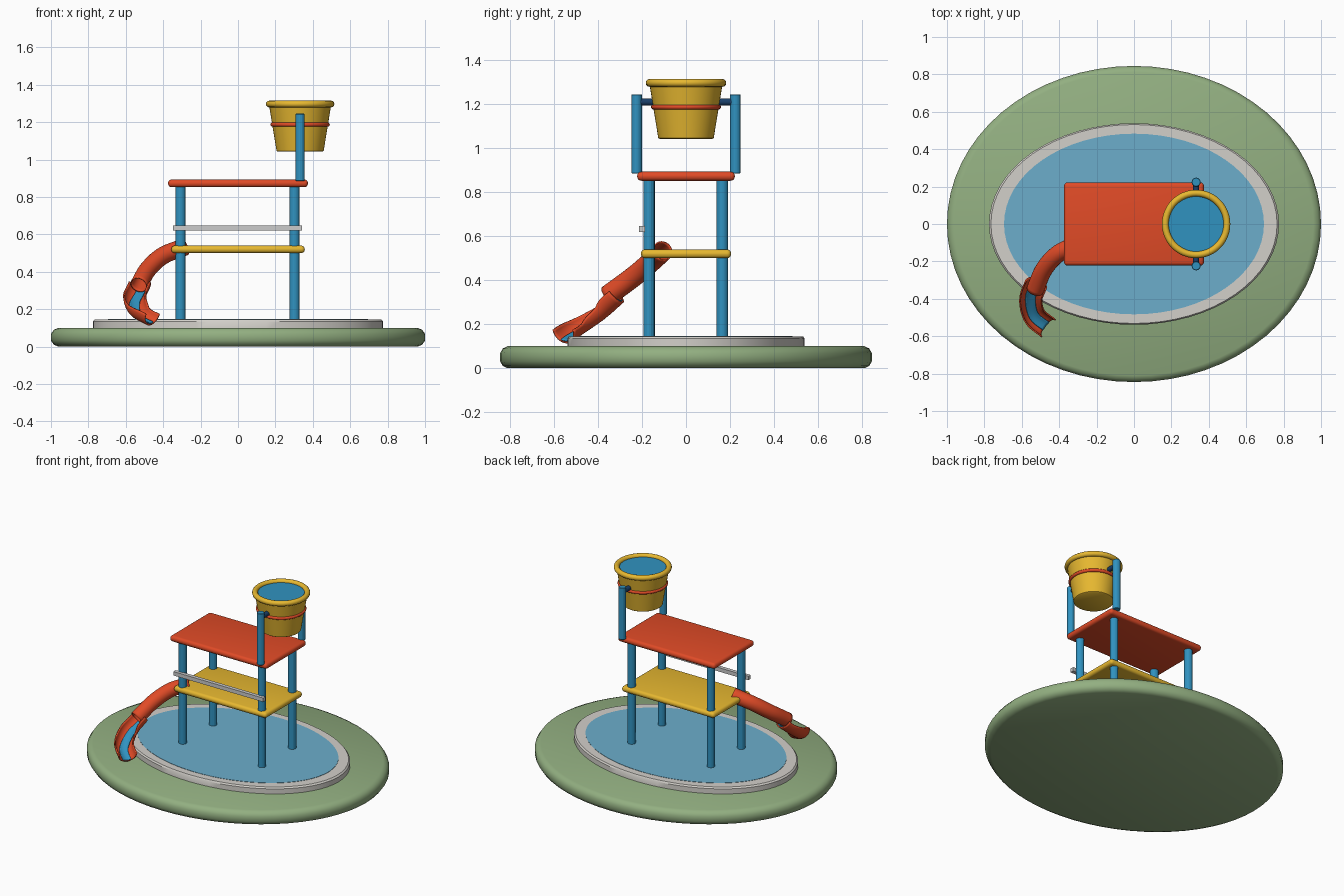
import bpy, bmesh, math
from mathutils import Vector

if "Cube" in bpy.data.objects:
    bpy.data.objects.remove(bpy.data.objects["Cube"])


def material(name, rgb):
    m = bpy.data.materials.new(name)
    m.diffuse_color = (*rgb, 1)
    m.use_nodes = True
    m.node_tree.nodes["Principled BSDF"].inputs["Base Color"].default_value = m.diffuse_color
    return m


GREEN = material("lawn green", (0.29, 0.43, 0.22))
WATER = material("pool water", (0.15, 0.42, 0.60))
STONE = material("pale stone", (0.65, 0.63, 0.59))
BLUE = material("post blue", (0.03, 0.29, 0.53))
RED = material("slide red", (0.75, 0.07, 0.02))
YELLOW = material("deck yellow", (0.80, 0.48, 0.03))
NAVY = material("axle navy", (0.01, 0.05, 0.14))


def finish(name, bm, mat=None, angle=35):
    bmesh.ops.remove_doubles(bm, verts=bm.verts, dist=1e-5)
    bmesh.ops.recalc_face_normals(bm, faces=bm.faces)
    me = bpy.data.meshes.new(name)
    bm.to_mesh(me)
    bm.free()
    ob = bpy.data.objects.new(name, me)
    bpy.context.collection.objects.link(ob)
    if mat:
        me.materials.append(mat)
    if angle:
        bpy.ops.object.select_all(action='DESELECT')
        bpy.context.view_layer.objects.active = ob
        ob.select_set(True)
        bpy.ops.object.shade_smooth_by_angle(angle=math.radians(angle))
    return ob


def lathe(name, profile, mat, n=48, sx=1, sy=1, at=(0, 0), angle=35):
    """Revolve (radius, z) points; sx and sy squash the circle to an ellipse."""
    bm = bmesh.new()
    rings = [[bm.verts.new((at[0] + r * sx * math.cos(2 * math.pi * i / n),
                            at[1] + r * sy * math.sin(2 * math.pi * i / n), z))
              for i in range(n)] for r, z in profile]
    for a, b in zip(rings, rings[1:]):
        for i in range(n):
            j = (i + 1) % n
            bm.faces.new((a[i], a[j], b[j], b[i]))
    bm.faces.new(rings[0])
    bm.faces.new(rings[-1])
    return finish(name, bm, mat, angle)


def ring(name, major, minor, z, mat, at):
    bm = bmesh.new()
    n, m = 48, 12
    v = [[bm.verts.new((at[0] + (major + minor * math.cos(b * 2 * math.pi / m)) * math.cos(a * 2 * math.pi / n),
                        at[1] + (major + minor * math.cos(b * 2 * math.pi / m)) * math.sin(a * 2 * math.pi / n),
                        z + minor * math.sin(b * 2 * math.pi / m)))
          for b in range(m)] for a in range(n)]
    for a in range(n):
        for b in range(m):
            c, d = (a + 1) % n, (b + 1) % m
            bm.faces.new((v[a][b], v[c][b], v[c][d], v[a][d]))
    return finish(name, bm, mat, 60)


def slab(name, lo, hi, mat=None, bevel=0):
    bm = bmesh.new()
    bmesh.ops.create_cube(bm, size=1)
    for v in bm.verts:
        v.co = [l + (c + 0.5) * (h - l) for l, h, c in zip(lo, hi, v.co)]
    if bevel:
        bmesh.ops.bevel(bm, geom=bm.edges[:], offset=bevel, segments=4,
                        profile=0.5, affect='EDGES')
    return finish(name, bm, mat, 35 if bevel else 0)


def post(name, x, y, r, z0, z1):
    return lathe(name, [(r - .003, z0), (r, z0 + .003), (r, z1 - .003), (r - .003, z1)],
                 BLUE, 16, at=(x, y), angle=20)


def spline(points, steps=8):
    """Catmull-Rom samples through the points."""
    p = [Vector(q) for q in points]
    p = [2 * p[0] - p[1]] + p + [2 * p[-1] - p[-2]]
    out = []
    for a, b, c, d in zip(p, p[1:], p[2:], p[3:]):
        for s in range(steps):
            t = s / steps
            out.append(0.5 * (2 * b + (c - a) * t + (2 * a - 5 * b + 4 * c - d) * t * t
                              + (3 * b - a - 3 * c + d) * t ** 3))
    return out + [p[-2]]


def sweep(name, points, radius, a0, a1, n, mat, thick):
    """Sweep an arc (degrees, 0 = sideways, -90 = down) along a path."""
    path = spline(points)
    bm = bmesh.new()
    rows = []
    for i, p in enumerate(path):
        t = (path[min(i + 1, len(path) - 1)] - path[max(i - 1, 0)]).normalized()
        side = t.cross(Vector((0, 0, 1))).normalized()
        up = side.cross(t)
        angles = [math.radians(a0 + (a1 - a0) * k / n) for k in range(n + 1)]
        rows.append([bm.verts.new(p + radius * (math.cos(g) * side + math.sin(g) * up))
                     for g in angles])
    for a, b in zip(rows, rows[1:]):
        for k in range(n):
            bm.faces.new((a[k], a[k + 1], b[k + 1], b[k]))
    ob = finish(name, bm, mat, 50)
    mod = ob.modifiers.new("wall", 'SOLIDIFY')
    mod.thickness = thick
    mod.offset = 0
    return ob


# ground and pool
lathe("ground_island", [(.96, 0), (.985, .01), (1, .032), (1, .068), (.985, .09), (.96, .1)],
      GREEN, 64, 1, .845)
lathe("pool_rim", [(.775, .09), (.775, .135), (.765, .145), (.695, .145)],
      STONE, 64, 1, .695)
lathe("pool_water", [(.695, .13), (.695, .147)], WATER, 64, 1, .695)

# tower
for sx, x in (("left", -.307), ("right", .302)):
    for sy, y in (("front", -.168), ("back", .165)):
        post(f"tower_post_{sy}_{sx}", x, y, .026, .1, .855)
slab("deck", (-.357, -.205, .50), (.357, .205, .54), YELLOW, .019)
slab("roof", (-.374, -.222, .852), (.374, .222, .893), RED, .019)
slab("front_rail", (-.348, -.213, .62), (.343, -.187, .647))

# tipping bucket on its two posts
C = (.332, 0)
for side, s in (("front", -1), ("back", 1)):
    post(f"bucket_post_{side}", C[0], s * .224, .024, .885, 1.245)
axle = lathe("bucket_axle", [(.016, -.22), (.016, .22)], NAVY, 16)
axle.rotation_euler = (math.pi / 2, 0, 0)
axle.location = (C[0], 0, 1.21)
lathe("bucket", [(.12, 1.042), (.126, 1.046), (.165, 1.285), (.155, 1.295), (.15, 1.28)],
      YELLOW, at=C)
ring("bucket_rim", .165, .018, 1.297, YELLOW, C)
ring("bucket_band", .148, .011, 1.187, RED, C)
lathe("bucket_water", [(.155, 1.27), (.155, 1.297)], WATER, at=C).data.materials[0] = BLUE

# slide: enclosed tube, then an open chute with a stream of water
sweep("slide_tube", [(-.285, -.105, .533), (-.40, -.155, .487), (-.48, -.24, .415), (-.53, -.355, .33)],
      .044, 0, 360, 24, RED, .006)
chute = [(-.525, -.325, .345), (-.552, -.405, .275), (-.53, -.495, .212), (-.457, -.557, .17)]
sweep("slide_chute", chute, .058, -185, 5, 16, RED, .008)
sweep("slide_stream", chute, .05, -122, -58, 8, WATER, .006).data.materials[0] = BLUE
